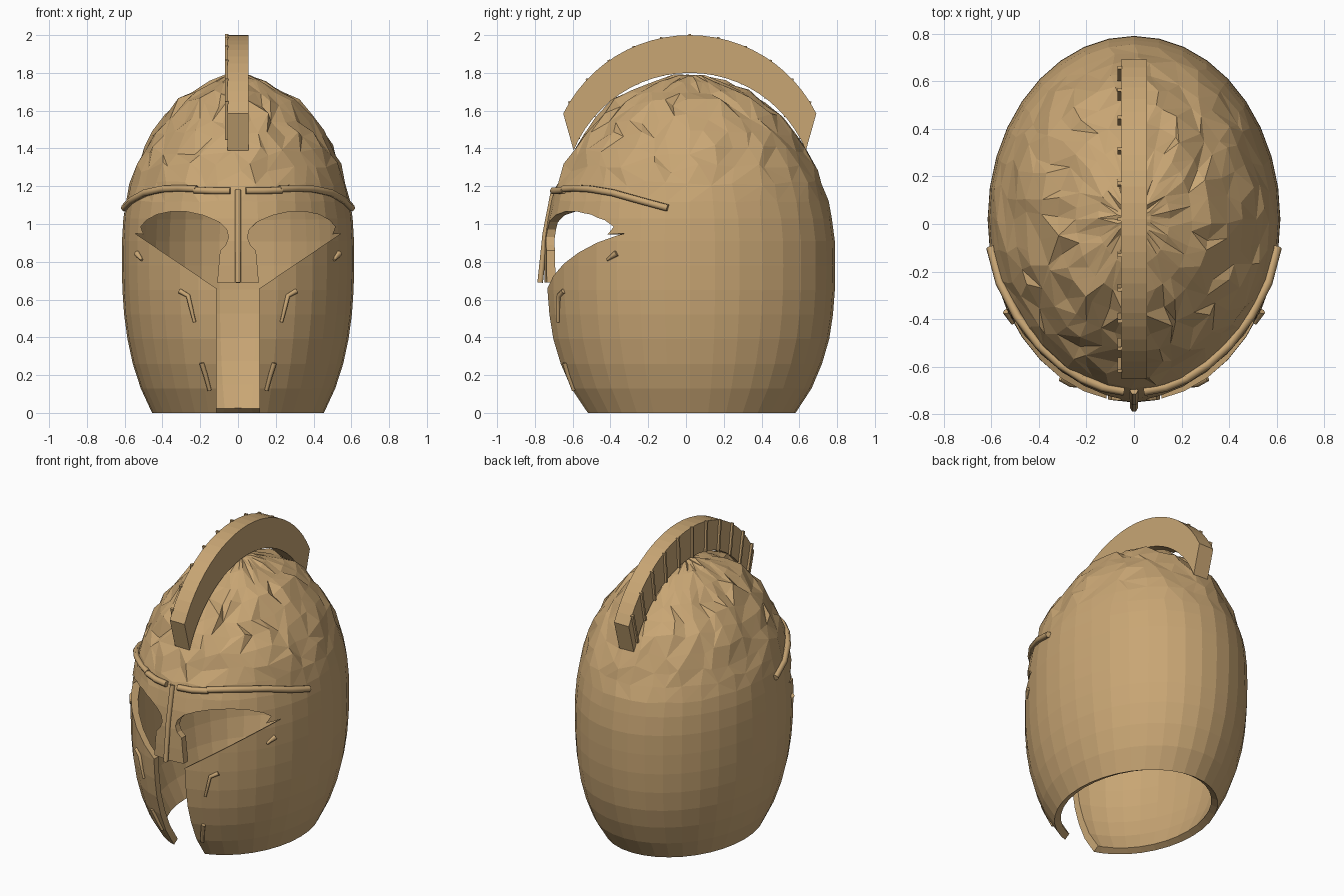
import bpy, bmesh, random
from math import sin, cos, pi, radians, sqrt, asin
from mathutils import Vector

random.seed(4)
if "Cube" in bpy.data.objects:
    bpy.data.objects.remove(bpy.data.objects["Cube"])

bronze = bpy.data.materials.new("bronze")
bronze.use_nodes = True
color = (0.58, 0.38, 0.175, 1)
bronze.diffuse_color = color
bronze.node_tree.nodes["Principled BSDF"].inputs["Base Color"].default_value = color

CY = 0.02       # centre of the shell in y
SEGMENTS = 36
# height, half width, half depth
RINGS = [(0, .455, .56), (.13, .515, .645), (.26, .557, .70), (.39, .585, .738),
         (.52, .603, .758), (.65, .612, .768), (.78, .615, .77), (.91, .614, .768),
         (1.03, .607, .752), (1.12, .594, .732), (1.21, .57, .702), (1.3, .545, .665),
         (1.39, .508, .615), (1.48, .455, .555), (1.56, .395, .49), (1.64, .32, .405),
         (1.7, .245, .315), (1.75, .15, .195), (1.78, .07, .09)]


def add_mesh(name, bm):
    bmesh.ops.recalc_face_normals(bm, faces=bm.faces)
    mesh = bpy.data.meshes.new(name)
    bm.to_mesh(mesh)
    bm.free()
    mesh.materials.append(bronze)
    obj = bpy.data.objects.new(name, mesh)
    bpy.context.collection.objects.link(obj)
    return obj


def radii(z):
    for (z0, a0, b0), (z1, a1, b1) in zip(RINGS, RINGS[1:]):
        if z <= z1:
            t = (z - z0) / (z1 - z0)
            return a0 + (a1 - a0) * t, b0 + (b1 - b0) * t
    return RINGS[-1][1:]


def on_shell(angle, z, lift=0.0):
    """Point on the shell, angle measured from the front towards +x."""
    a, b = radii(z)
    return Vector(((a + lift) * sin(angle), CY - (b + lift) * cos(angle), z))


def prism(name, outline, axis, low, high):
    """Extrude a closed 2D outline along the x or y axis."""
    bm = bmesh.new()
    if axis == "x":
        verts = [bm.verts.new((low, u, v)) for u, v in outline]
        step = Vector((high - low, 0, 0))
    else:
        verts = [bm.verts.new((u, low, v)) for u, v in outline]
        step = Vector((0, high - low, 0))
    face = bm.faces.new(verts)
    made = bmesh.ops.extrude_face_region(bm, geom=[face])
    bmesh.ops.translate(bm, vec=step, verts=[g for g in made["geom"]
                                             if isinstance(g, bmesh.types.BMVert)])
    return add_mesh(name, bm)


def activate(obj):
    bpy.ops.object.select_all(action="DESELECT")
    obj.select_set(True)
    bpy.context.view_layer.objects.active = obj


def rod(name, points, radius, end_scale=1.0):
    """Tube through points, narrowing to end_scale at its last point."""
    curve = bpy.data.curves.new(name, "CURVE")
    curve.dimensions = "3D"
    curve.bevel_depth = radius
    curve.bevel_resolution = 1
    curve.use_fill_caps = True
    spline = curve.splines.new("POLY")
    spline.points.add(len(points) - 1)
    for i, (p, q) in enumerate(zip(spline.points, points)):
        p.co = (*q, 1)
        p.radius = 1 + (end_scale - 1) * i / (len(points) - 1)
    curve.materials.append(bronze)
    obj = bpy.data.objects.new(name, curve)
    bpy.context.collection.objects.link(obj)
    activate(obj)
    bpy.ops.object.convert(target="MESH")


# Shell: smooth rings below, hammered uneven facets on the crown
bm = bmesh.new()
rings = []
for z, a, b in RINGS:
    rough = min(1, max(0, (z - 1.08) / 0.2)) * (1 if z < 1.7 else 0.4)
    ring = []
    for i in range(SEGMENTS):
        turn = 2 * pi * i / SEGMENTS + rough * random.uniform(-.07, .07)
        k = 1 + rough * random.uniform(-.022, .022)
        dz = rough * random.uniform(-.03, .03)
        ring.append(bm.verts.new((a * k * sin(turn), CY - b * k * cos(turn), z + dz)))
    rings.append(ring)
crown = []
for r, (low, up) in enumerate(zip(rings, rings[1:])):
    for i in range(SEGMENTS):
        j = (i + 1) % SEGMENTS
        if RINGS[r + 1][0] < 1.15:
            bm.faces.new((low[i], low[j], up[j], up[i]))
        elif random.random() < .5:
            bm.faces.new((low[i], low[j], up[j]))
            bm.faces.new((low[i], up[j], up[i]))
        else:
            bm.faces.new((low[i], low[j], up[i]))
            bm.faces.new((low[j], up[j], up[i]))
tip = bm.verts.new((0, CY, 1.79))
for i in range(SEGMENTS):
    bm.faces.new((rings[-1][i], rings[-1][(i + 1) % SEGMENTS], tip))
shell = add_mesh("helmet_shell", bm)

# Face opening: eye holes joined to the chin slot, leaving the nose guard
half = [(.115, -.2), (.115, .66), (.545, .95), (.5, .945), (.515, .985), (.485, 1.02),
        (.43, 1.05), (.36, 1.065), (.27, 1.065), (.18, 1.045), (.1, 1.01), (.06, .97),
        (.05, .93), (.065, .89), (.095, .86), (.11, .69)]
cutter = prism("face_cutter", half + [(-x, z) for x, z in reversed(half)], "y", -1.2, -.1)
cutter.hide_render = True

activate(shell)
wall = shell.modifiers.new("wall", "SOLIDIFY")
wall.thickness = 0.045
wall.offset = -1
opening = shell.modifiers.new("opening", "BOOLEAN")
opening.operation = "DIFFERENCE"
opening.solver = "EXACT"
opening.object = cutter
bpy.ops.object.modifier_apply(modifier="wall")
bpy.ops.object.modifier_apply(modifier="opening")
bpy.data.objects.remove(cutter)

# Nose ridge
rod("nose_ridge", [(0, -.70, 1.18), (0, -.745, .95), (0, -.772, .69)], .017)

# Brow bars and cheek scratches, mirrored to both sides
for side, s in (("left", 1), ("right", -1)):
    def path(points, lift):
        return [on_shell(s * radians(d), z, lift) for d, z in points]

    rod(side + "_inner_brow", path([(4, 1.175), (13, 1.175), (23, 1.18)], .01), .02)
    rod(side + "_outer_brow", path([(22, 1.185), (32, 1.19), (43, 1.185), (56, 1.165),
                                    (69, 1.125), (81, 1.085)], .01), .02)
    rod(side + "_upper_cheek_mark",
        path([(30, .645), (25.5, .62), (24, .55), (22.5, .48)], .003), .014, .6)
    rod(side + "_lower_cheek_mark", path([(20, .265), (18.5, .2), (17, .12)], .003), .014, .8)
    rod(side + "_eye_mark", path([(60, .845), (55.5, .81)], .003), .018, .4)


# Crest: arched band over the crown
def arc(radius, height, reach, steps=24):
    top = asin(reach / radius)
    return [(CY + radius * sin(t), height + radius * cos(t))
            for t in (top * (2 * i / steps - 1) for i in range(steps + 1))]


outer, inner = arc(.748, 1.252, .67), arc(.666, 1.134, .615)
prism("crest", outer + inner[::-1], "x", -.055, .055)

# Thin ribs along one side of the crest
for n in range(11):
    i = 1 + n * 2.2
    k = int(i)
    a = Vector(inner[k]).lerp(Vector(inner[k + 1]), i - k)
    b = Vector(outer[k]).lerp(Vector(outer[k + 1]), i - k)
    along = (b - a).normalized()
    b += along * .005
    across = Vector((-along.y, along.x)) * .007
    prism("crest_rib", [a - across, b - across, b + across, a + across], "x", -.07, -.05)
